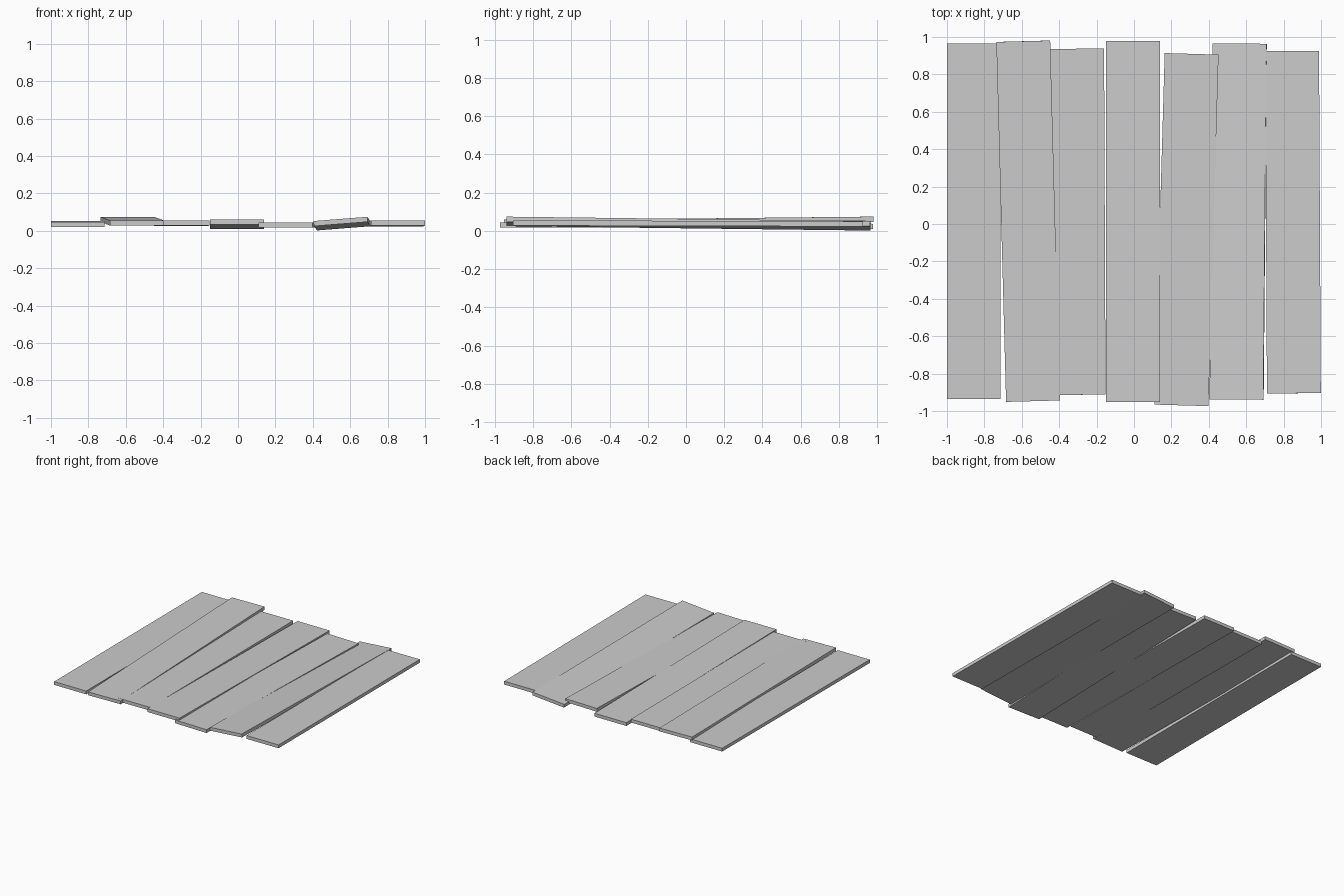
import bpy
from math import radians
from mathutils import Euler, Matrix

cube = bpy.data.objects.get("Cube")
if cube:
    bpy.data.objects.remove(cube, do_unlink=True)

# One plain grey for all the boards
grey = bpy.data.materials.new("plain_grey")
grey.use_nodes = True
colour = (0.6, 0.6, 0.6, 1.0)
grey.diffuse_color = colour
grey.node_tree.nodes["Principled BSDF"].inputs["Base Color"].default_value = colour

WIDTH, THICKNESS = 0.288, 0.027


def plank(name, centre, length, pitch=0, roll=0, yaw=0):
    """Flat board running front to back, slightly tipped and turned (degrees)."""
    bpy.ops.mesh.primitive_cube_add(size=1)
    board = bpy.context.object
    board.name = name
    turn = Euler([radians(a) for a in (pitch, roll, yaw)]).to_matrix().to_4x4()
    size = Matrix.Diagonal((WIDTH, length, THICKNESS, 1))
    board.data.transform(turn @ size)
    board.location = centre
    board.data.materials.append(grey)


# Boards from the model's right to its left
plank("far_right_plank", (-0.857, 0.015, 0.036), 1.90, pitch=0.12)
plank("right_plank", (-0.566, 0.015, 0.051), 1.925, pitch=0.6, yaw=1.55)
plank("inner_right_plank", (-0.300, 0.012, 0.041), 1.85, pitch=-0.08, yaw=0.25)
plank("middle_plank", (-0.005, 0.014, 0.0355), 1.93, pitch=-0.7)
plank("inner_left_plank", (0.281, -0.030, 0.031), 1.88, yaw=-1.65)
plank("left_plank", (0.557, 0.013, 0.038), 1.903, pitch=-0.7, roll=-4.5, yaw=-0.45)
plank("far_left_plank", (0.850, 0.010, 0.039), 1.83, pitch=-0.15, yaw=0.3)
